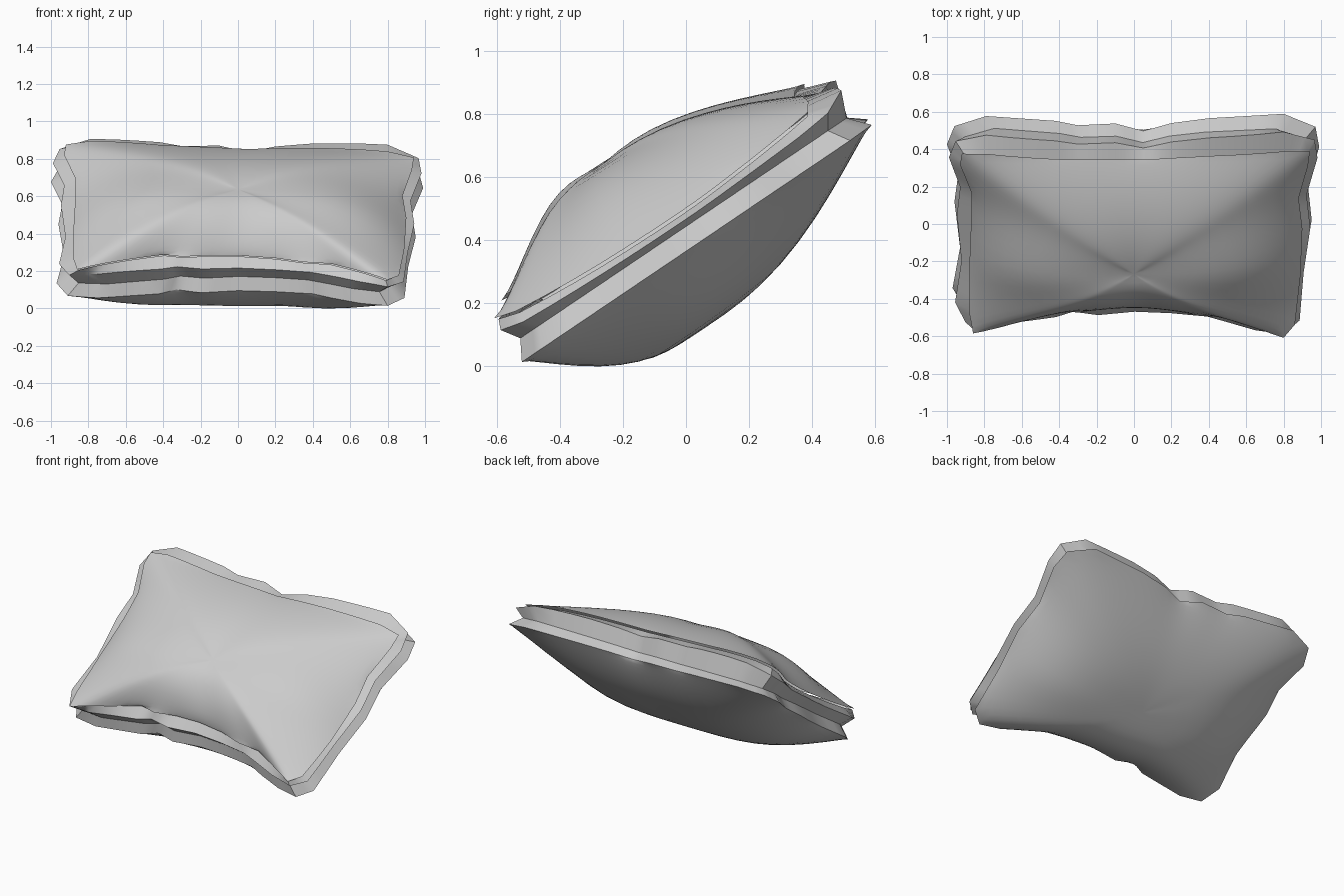
import bpy, bmesh, math
from mathutils import Vector

cube = bpy.data.objects.get("Cube")
if cube:
    bpy.data.objects.remove(cube)

fabric = bpy.data.materials.new("grey_fabric")
fabric.use_nodes = True
grey = (0.6, 0.6, 0.6, 1)
fabric.diffuse_color = grey
fabric.node_tree.nodes["Principled BSDF"].inputs["Base Color"].default_value = grey

TILT = math.radians(34)
LIFT = 0.45

# Outlines in the cushion's own plane, counter-clockwise from the front corner
lower_edge = [
    (-.91, -.58), (-.75, -.6), (-.42, -.56), (-.33, -.52), (-.2, -.55), (0, -.53),
    (.2, -.54), (.4, -.56), (.5, -.6), (.65, -.65), (.8, -.675),
    (.89, -.6), (.91, -.3), (.95, -.02), (.93, .2), (.99, .45), (.97, .58),
    (.8, .665), (.4, .64), (.2, .61), (.05, .56), (-.1, .61), (-.3, .6), (-.42, .63),
    (-.79, .665), (-.96, .6), (-1, .48), (-.94, .28), (-.96, .1), (-.93, -.2), (-.97, -.46)]
upper_seam = [
    (-.86, -.62), (-.7, -.57), (-.4, -.47), (-.3, -.49), (-.15, -.465), (.02, -.46),
    (.2, -.48), (.35, -.52), (.5, -.53), (.65, -.6), (.8, -.67),
    (.86, -.6), (.89, -.3), (.9, 0), (.88, .2), (.93, .42), (.94, .52),
    (.8, .54), (.4, .53), (.2, .52), (.05, .51), (-.1, .515), (-.3, .52), (-.42, .525),
    (-.79, .56), (-.92, .55), (-.93, .47), (-.87, .28), (-.87, .1), (-.88, -.2), (-.88, -.5)]


def refine(points, steps=3):
    ring = []
    for i, p in enumerate(points):
        a, b = Vector(p), Vector(points[(i + 1) % len(points)])
        ring += [a.lerp(b, k / steps) for k in range(steps)]
    return ring


def relax(ring, times):
    n = len(ring)
    for _ in range(times):
        ring = [ring[i] * 0.5 + (ring[i - 1] + ring[(i + 1) % n]) * 0.25 for i in range(n)]
    return ring


def seam_height(p):
    reach = (p.y / 0.55) ** 2
    arch = max(0, 1 - abs(p.x) ** 4) * reach
    back = reach if p.y > 0 else 0
    return 0.07 + 0.055 * arch + 0.03 * back - 0.03 * p.x


def lip_height(p):
    return -0.07 + 0.02 * (1 - p.x) * max(0, p.y)


def lift(ring, height):
    return [Vector((p.x, p.y, height(p))) for p in ring]


def loft(name, rings, cap):
    bm = bmesh.new()
    rows = [[bm.verts.new(p) for p in ring] for ring in rings]
    n = len(rows[0])
    for a, b in zip(rows, rows[1:]):
        for i in range(n):
            j = (i + 1) % n
            bm.faces.new((a[i], a[j], b[j], b[i]))
    if cap:
        hub = bm.verts.new(sum(rings[-1], Vector((0, 0, 0))) / n)
        for i in range(n):
            bm.faces.new((rows[-1][i], rows[-1][(i + 1) % n], hub))
    bmesh.ops.recalc_face_normals(bm, faces=bm.faces)
    mesh = bpy.data.meshes.new(name)
    bm.to_mesh(mesh)
    bm.free()
    mesh.materials.append(fabric)
    ob = bpy.data.objects.new(name, mesh)
    bpy.context.collection.objects.link(ob)
    ob.rotation_euler.x = TILT
    ob.location.z = LIFT
    bpy.ops.object.select_all(action='DESELECT')
    ob.select_set(True)
    bpy.context.view_layer.objects.active = ob
    bpy.ops.object.shade_smooth_by_angle(angle=math.radians(35))
    return ob


def dome(outline, edge, bulge, centre, front, back, power, slant, dent):
    """Rings that shrink and round off toward the centre while swelling."""
    rest = math.copysign(0.07, bulge)
    rings = []
    for k, s in enumerate((1, .985, .96, .92, .86, .78, .69, .59, .48, .37, .26, .15, .06)):
        row = []
        for p, e in zip(relax(outline, 2 * k), relax(edge, 2 * k)):
            d = p - centre
            depth = back if d.y > 0 else front
            t = math.atan2(d.y / depth, d.x / 0.9)
            oval = Vector((0.9 * math.cos(t), depth * math.sin(t)))
            q = centre + oval.lerp(d, s * s) * s
            curve = power - slant * math.sin(t) + math.cos(t) ** 2
            z = e * s + rest * (1 - s) + bulge * (1 - s ** curve)
            r2 = ((q.x - 0.03) / 0.15) ** 2 + ((q.y + 0.34) / 0.11) ** 2
            z -= dent * min(1, (1 - s) * 6) * math.exp(-r2)
            row.append(Vector((q.x, q.y, z)))
        rings.append(row)
    return rings


low, top = refine(lower_edge), refine(upper_seam)
top_z = [seam_height(p) for p in top]
low_z = [lip_height(p) for p in low]

# Upper and lower panels
upper = dome(top, top_z, 0.235, Vector((0, -.12)), .35, .63, 2.35, .5, 0.02)
lower = dome(low, low_z, -0.235, Vector((0, -.12)), .42, .7, 3.1, .8, 0)
parts = [loft("upper_panel", upper, True), loft("lower_panel", lower, True)]

# Side band: tucked seam, upper lip, groove, lower lip
tuck = [Vector((p.x * .988, p.y * .985, z - .01)) for p, z in zip(top, top_z)]
mid = [a.lerp(b, 0.85) for a, b in zip(top, low)]
upper_lip = lift(mid, lambda p: seam_height(p) * 0.7 - 0.015)
groove = lift([p * 0.945 for p in mid], lambda p: -0.005)
lower_lip = lift(low, lip_height)
parts.append(loft("side_band", [tuck, upper_lip, groove, lower_lip], False))

# Rest the cushion on the floor
bpy.context.view_layer.update()
floor = min((ob.matrix_world @ v.co).z for ob in parts for v in ob.data.vertices)
for ob in parts:
    ob.location.z -= floor
